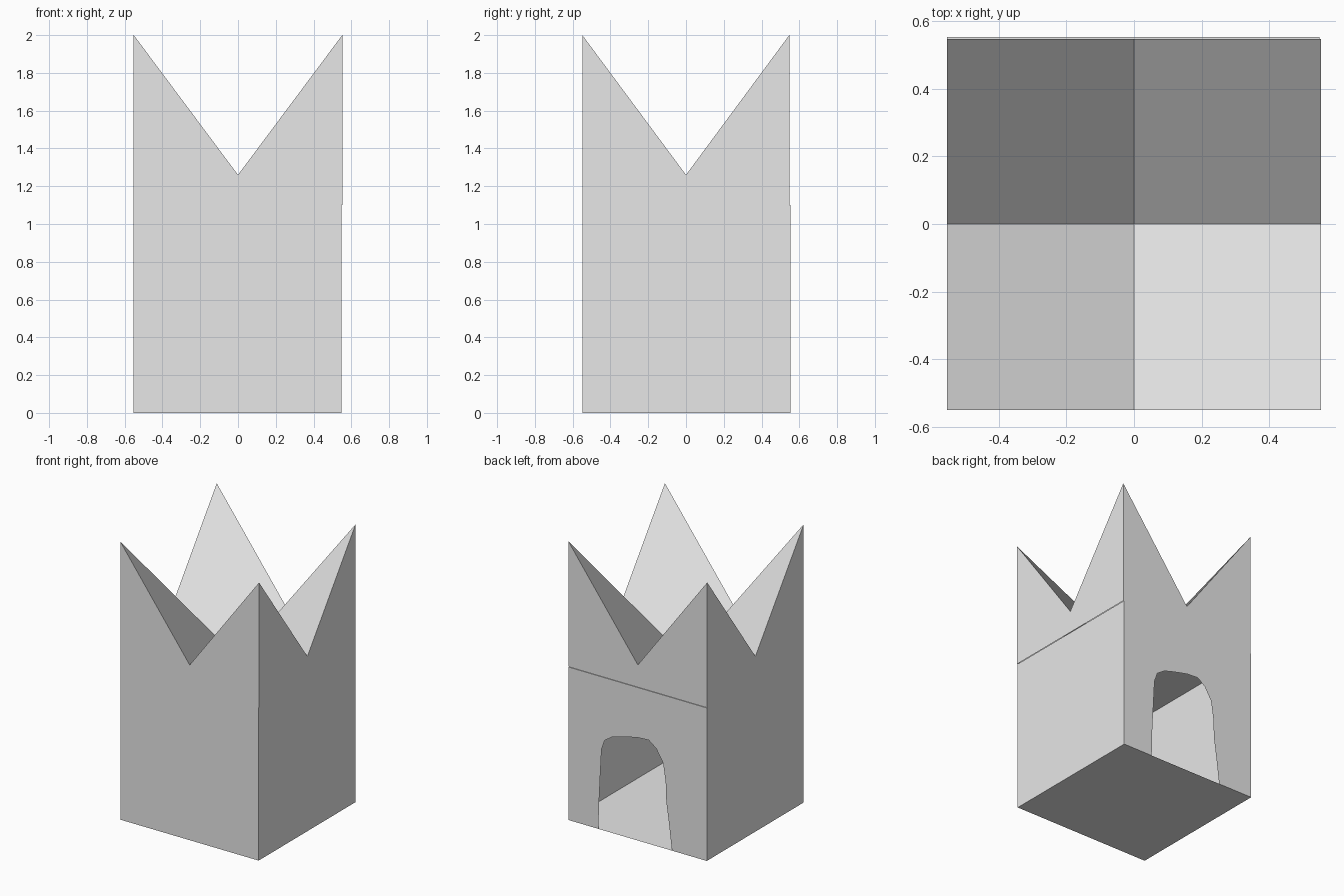
import bpy

if "Cube" in bpy.data.objects:
    bpy.data.objects.remove(bpy.data.objects["Cube"])

grey = bpy.data.materials.new("plain_grey")
grey.diffuse_color = (0.8, 0.8, 0.8, 1.0)
grey.use_nodes = True
grey.node_tree.nodes["Principled BSDF"].inputs["Base Color"].default_value = grey.diffuse_color


def sheet_object(name, faces):
    """Build an object from faces given as lists of points, sharing equal points."""
    index, polys = {}, []
    for face in faces:
        polys.append([index.setdefault(p, len(index)) for p in face])
    mesh = bpy.data.meshes.new(name)
    mesh.from_pydata(list(index), [], polys)
    mesh.materials.append(grey)
    obj = bpy.data.objects.new(name, mesh)
    bpy.context.collection.objects.link(obj)
    return obj


H = 1.1       # height of the lower room
TOP = 2.0     # height of the corner spikes
DIP = 1.26    # height of the notch bottoms

# Lower room: thin hollow box with a ragged arched doorway in the back wall
x0, x1, y0, y1 = -0.552, 0.548, -0.548, 0.552
base = [(x0, y0), (x1, y0), (x1, y1), (x0, y1)]
faces = [[(x, y, 0.0) for x, y in reversed(base)],
         [(x, y, H) for x, y in base]]
for i in (0, 1, 3):
    (ax, ay), (bx, by) = base[i], base[(i + 1) % 4]
    faces.append([(ax, ay, 0.0), (bx, by, 0.0), (bx, by, H), (ax, ay, H)])
arch = [(0.31, 0.0), (0.305, 0.2), (0.295, 0.4), (0.285, 0.58), (0.26, 0.65),
        (0.2, 0.69), (0.11, 0.715), (0.0, 0.74), (-0.09, 0.745), (-0.15, 0.70),
        (-0.205, 0.61), (-0.225, 0.48), (-0.23, 0.34), (-0.25, 0.2), (-0.275, 0.0)]
outline = [(x1, 0.0)] + arch + [(x0, 0.0), (x0, H), (x1, H)]
faces.append([(x, y1, z) for x, z in outline])
sheet_object("lower_room", faces)

# Spiked crown: four notched walls and four slopes folding down to the centre
x0, x1, y0, y1 = -0.552, 0.552, -0.549, 0.547
ring = [(x0, y0), (x1, y0), (x1, y1), (x0, y1)]
mids = [(0.0, y0), (x1, 0.0), (0.0, y1), (x0, 0.0)]
faces = []
for i in range(4):
    a, b, m = ring[i], ring[(i + 1) % 4], mids[i]
    faces.append([(*a, H), (*b, H), (*b, TOP), (*m, DIP), (*a, TOP)])
    faces.append([(*a, TOP), (*m, DIP), (0.0, 0.0, H), (*mids[i - 1], DIP)])
sheet_object("spiked_crown", faces)
